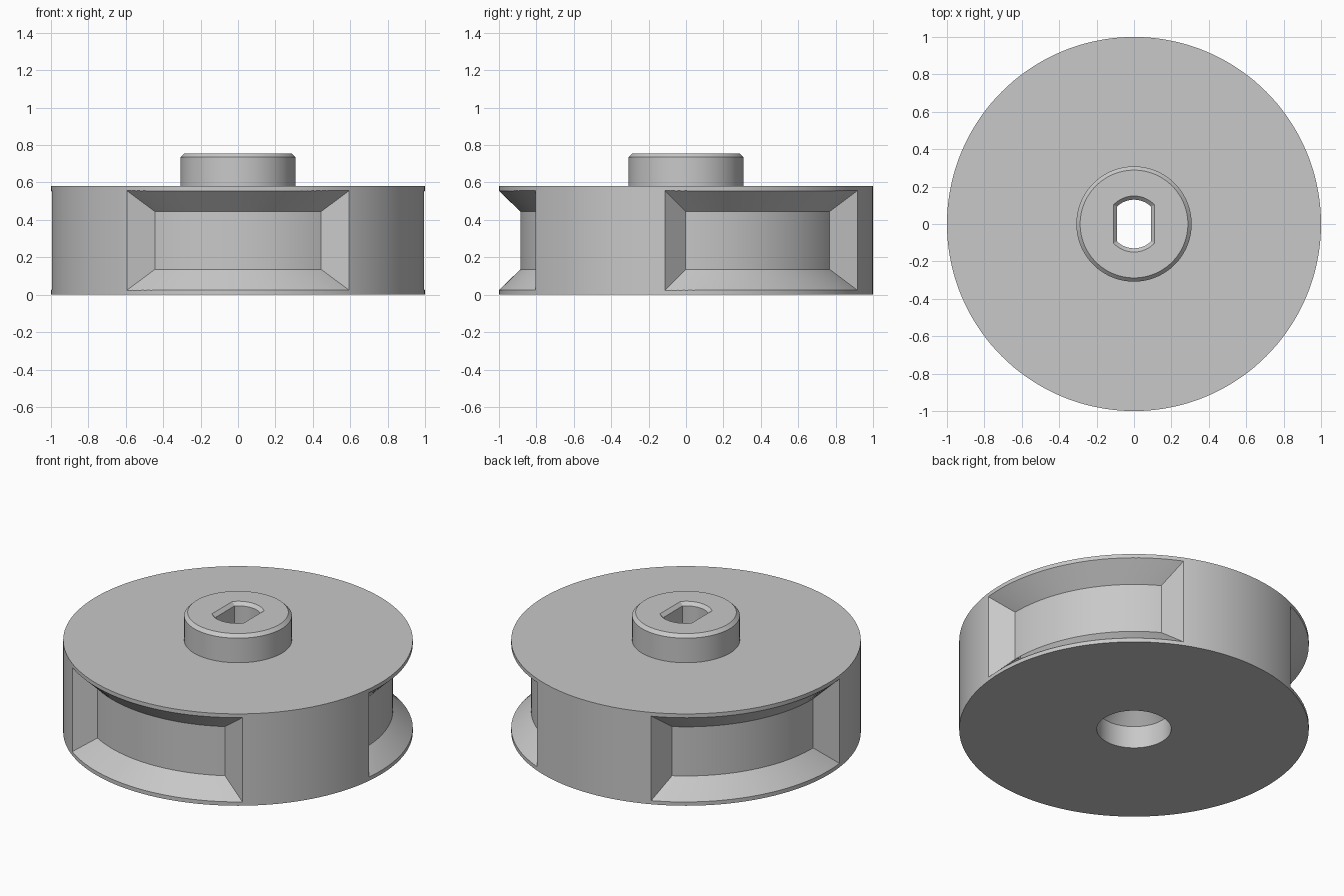
import bpy, bmesh
from math import sin, cos, asin, radians, pi

cube = bpy.data.objects.get("Cube")
if cube:
    bpy.data.objects.remove(cube, do_unlink=True)

SEGMENTS = 144

grey = bpy.data.materials.new("plain grey")
grey.use_nodes = True
colour = (0.58, 0.58, 0.58, 1)
grey.diffuse_color = colour
grey.node_tree.nodes["Principled BSDF"].inputs["Base Color"].default_value = colour


def loft(name, rings):
    """Closed solid skinned through rings of equal point count."""
    bm = bmesh.new()
    loops = [[bm.verts.new(p) for p in ring] for ring in rings]
    for a, b in zip(loops, loops[1:]):
        for i in range(len(a)):
            j = (i + 1) % len(a)
            bm.faces.new((a[i], a[j], b[j], b[i]))
    bm.faces.new(loops[0])
    bm.faces.new(loops[-1])
    bmesh.ops.recalc_face_normals(bm, faces=bm.faces)
    mesh = bpy.data.meshes.new(name)
    bm.to_mesh(mesh)
    bm.free()
    mesh.materials.append(grey)
    obj = bpy.data.objects.new(name, mesh)
    bpy.context.collection.objects.link(obj)
    return obj


def circle(r, z):
    steps = [2 * pi * i / SEGMENTS for i in range(SEGMENTS)]
    return [(r * cos(a), r * sin(a), z) for a in steps]


def flatted_circle(r, half_width, z):
    """Circle with two parallel flats at x = +-half_width."""
    lim, n = asin(half_width / r), 16
    arc = [lim - 2 * lim * i / n for i in range(n + 1)]
    top = [(r * sin(t), r * cos(t), z) for t in arc]
    return top + [(-x, -y, z) for x, y, z in top]


def pocket(angle):
    """Curved rim pocket with four sloping walls, narrowing inward."""
    grow = 1.3  # carries the walls past the rim for a clean cut
    r_in, r_out = 0.886, 0.886 + 0.114 * grow
    half_in, half_out = 30.15, 30.15 + 6.05 * grow
    low, high = 0.135 - 0.11 * grow, 0.445 + 0.11 * grow
    rings, n = [], 36
    for i in range(n + 1):
        t = 2 * i / n - 1
        a, b = radians(angle + half_in * t), radians(angle + half_out * t)
        rings.append([(r_in * cos(a), r_in * sin(a), 0.135),
                      (r_in * cos(a), r_in * sin(a), 0.445),
                      (r_out * cos(b), r_out * sin(b), high),
                      (r_out * cos(b), r_out * sin(b), low)])
    return loft("pocket_cutter", rings)


# Disc with chamfered hub on top
wheel = loft("wheel_with_hub", [circle(r, z) for r, z in (
    (1, 0), (1, 0.58), (0.308, 0.58), (0.308, 0.735), (0.288, 0.755))])

# Rim pockets, round lower bore with conical end, and flatted shaft hole
cutters = [pocket(a) for a in (-90, 30, 150)]
cutters.append(loft("bore_cutter", [circle(r, z) for r, z in (
    (0.213, -0.1), (0.213, 0.14), (0.05, 0.303))]))
cutters.append(loft("shaft_hole_cutter", [flatted_circle(r, w, z) for r, w, z in (
    (0.13, 0.09, 0.1), (0.13, 0.09, 0.735), (0.17, 0.13, 0.775))]))

bpy.ops.object.select_all(action="DESELECT")
bpy.context.view_layer.objects.active = wheel
wheel.select_set(True)
for cutter in cutters:
    cutter.hide_render = True
    mod = wheel.modifiers.new("cut", "BOOLEAN")
    mod.operation = "DIFFERENCE"
    mod.solver = "EXACT"
    mod.object = cutter
    bpy.ops.object.modifier_apply(modifier=mod.name)
    bpy.data.objects.remove(cutter, do_unlink=True)

bpy.ops.object.shade_smooth_by_angle(angle=radians(25))
